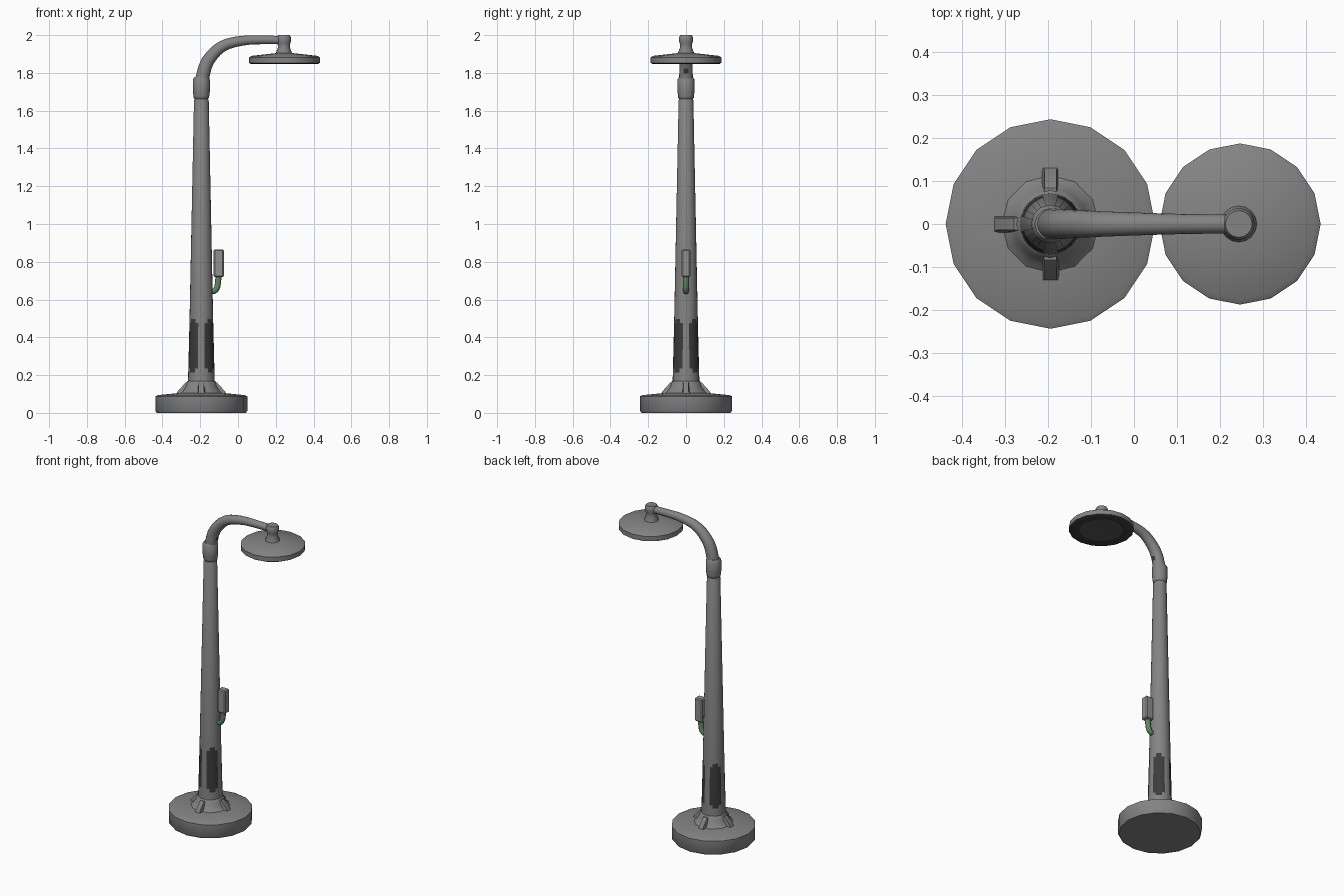
import bpy, bmesh
from math import sin, cos, pi, tau
from mathutils import Vector

cube = bpy.data.objects.get("Cube")
if cube:
    bpy.data.objects.remove(cube)


def material(name, rgb):
    m = bpy.data.materials.new(name)
    m.use_nodes = True
    m.diffuse_color = (*rgb, 1)
    m.node_tree.nodes["Principled BSDF"].inputs["Base Color"].default_value = (*rgb, 1)
    return m


GREY = material("grey metal", (0.23, 0.23, 0.23))
DARK = material("dark panel", (0.045, 0.045, 0.045))
LENS = material("lamp lens", (0.09, 0.09, 0.09))
BOX = material("light grey box", (0.28, 0.28, 0.28))
GREEN = material("green hose", (0.12, 0.24, 0.12))
POLE_X, HEAD_X = -0.194, 0.246


def finish(name, bm, mats, angle=40):
    bmesh.ops.recalc_face_normals(bm, faces=bm.faces)
    mesh = bpy.data.meshes.new(name)
    bm.to_mesh(mesh)
    bm.free()
    for m in mats:
        mesh.materials.append(m)
    ob = bpy.data.objects.new(name, mesh)
    bpy.context.collection.objects.link(ob)
    bpy.context.view_layer.objects.active = ob
    for o in bpy.context.selected_objects:
        o.select_set(False)
    ob.select_set(True)
    bpy.ops.object.shade_smooth_by_angle(angle=angle * pi / 180)
    return ob


def skin(rings, bm, rule=None):
    """Bridge vertex rings and cap both ends; rule(row, column) picks the material."""
    n = len(rings[0])
    for r in range(len(rings) - 1):
        for i in range(n):
            j = (i + 1) % n
            f = bm.faces.new((rings[r][i], rings[r][j], rings[r + 1][j], rings[r + 1][i]))
            f.material_index = rule(r, i) if rule else 0
    first = bm.faces.new(rings[0][::-1])
    first.material_index = rule(-1, 0) if rule else 0
    bm.faces.new(rings[-1])


def lathe(name, x, profile, n, mats, rule=None, angle=40):
    bm = bmesh.new()
    rings = [[bm.verts.new((x + r * cos(tau * i / n), r * sin(tau * i / n), z))
              for i in range(n)] for r, z in profile]
    skin(rings, bm, rule)
    return finish(name, bm, mats, angle)


def sweep(name, path, n, mats, rule=None):
    """Tapered tube along (x, z, radius) points, smoothed by a spline."""
    pts = [Vector(p) for p in path]
    fine = []
    for k in range(len(pts) - 1):
        a, b = pts[max(k - 1, 0)], pts[min(k + 2, len(pts) - 1)]
        p, q = pts[k], pts[k + 1]
        for t in (0, 0.33, 0.67):
            fine.append(p * (1 + t * t * (2 * t - 3)) + q * (t * t * (3 - 2 * t))
                        + (q - a) * 0.5 * (t * (1 - t) ** 2) + (b - p) * 0.5 * (t * t * (t - 1)))
    fine.append(pts[-1])
    bm, rings = bmesh.new(), []
    for k, p in enumerate(fine):
        d = fine[min(k + 1, len(fine) - 1)] - fine[max(k - 1, 0)]
        t = Vector((d.x, 0, d.y)).normalized()
        side = Vector((t.z, 0, -t.x))
        rings.append([bm.verts.new(Vector((p.x, 0, p.y)) + p.z * (
            side * cos(tau * i / n) + Vector((0, sin(tau * i / n), 0)))) for i in range(n)])
    skin(rings, bm, rule)
    return finish(name, bm, mats)


# Round foot with a conical socket
lathe("base", POLE_X, [(0.236, 0), (0.243, 0.01), (0.243, 0.088), (0.23, 0.094), (0.11, 0.106)],
      16, [GREY])
lathe("base_socket", POLE_X, [(0.12, 0.1), (0.102, 0.115), (0.085, 0.14), (0.077, 0.165), (0.066, 0.172)],
      12, [GREY])

# Four sloping ribs around the socket
for k in range(4):
    out = Vector((cos(k * pi / 2), sin(k * pi / 2), 0))
    side = Vector((-out.y, out.x, 0))
    bm, rings = bmesh.new(), []
    for s in (-1, 1):
        rings.append([bm.verts.new(Vector((POLE_X, 0, z)) + out * r + side * s * w)
                      for r, z, w in ((0.05, 0.095, 0.026), (0.133, 0.095, 0.02),
                                      (0.127, 0.112, 0.014), (0.084, 0.16, 0.014), (0.05, 0.16, 0.016))])
    skin(rings, bm)
    finish("base_rib_%d" % (k + 1), bm, [GREY])


# Tapered pole with four dark panels, their corners clipped
def pole_panels(row, col):
    c = col % 6
    return int((row == 2 and 1 <= c <= 4) or (row in (1, 3) and 2 <= c <= 3))


lathe("pole", POLE_X, [(0.071, 0.165), (0.0695, 0.215), (0.069, 0.235), (0.063, 0.475),
                       (0.0625, 0.497), (0.039, 1.655), (0.035, 1.662), (0.035, 1.672)],
      24, [GREY, DARK], pole_panels)
lathe("pole_collar", POLE_X, [(0.035, 1.662), (0.041, 1.668), (0.042, 1.68), (0.045, 1.7),
                              (0.045, 1.765), (0.036, 1.778)], 12, [GREY])

# Bent arm with a small dark inset on the inner bend
sweep("arm", [(-0.192, 1.74, 0.036), (-0.187, 1.78, 0.036), (-0.16, 1.863, 0.034), (-0.085, 1.94, 0.03),
              (0.02, 1.97, 0.026), (0.13, 1.975, 0.023), (0.235, 1.973, 0.022)],
      16, [GREY, DARK], lambda r, i: int(r == 4 and i in (0, 15)))

# Lamp head: neck, shallow shade and lens underneath
lathe("lamp_neck", HEAD_X - 0.003, [(0.044, 1.895), (0.041, 1.91), (0.031, 1.935), (0.033, 1.955),
                                    (0.037, 1.967), (0.037, 1.988), (0.031, 2.0)], 16, [GREY])
lathe("lamp_shade", HEAD_X, [(0.125, 1.852), (0.179, 1.848), (0.187, 1.853), (0.187, 1.882),
                             (0.175, 1.89), (0.04, 1.905)], 16, [GREY, DARK, LENS],
      lambda r, i: 2 if r < 0 else int(r < 2))

# Control box on the pole and the hose that feeds it
bm = bmesh.new()
bmesh.ops.create_cube(bm, size=1)
for v in bm.verts:
    v.co = Vector((v.co.x * 0.054 - 0.102, v.co.y * 0.046, v.co.z * 0.147 + 0.792))
bmesh.ops.bevel(bm, geom=bm.edges[:], offset=0.006, segments=1, affect='EDGES')
finish("control_box", bm, [BOX], 30)
sweep("hose", [(-0.15, 0.645, 0.014), (-0.125, 0.645, 0.015), (-0.109, 0.67, 0.016), (-0.103, 0.725, 0.016)],
      10, [GREEN])
